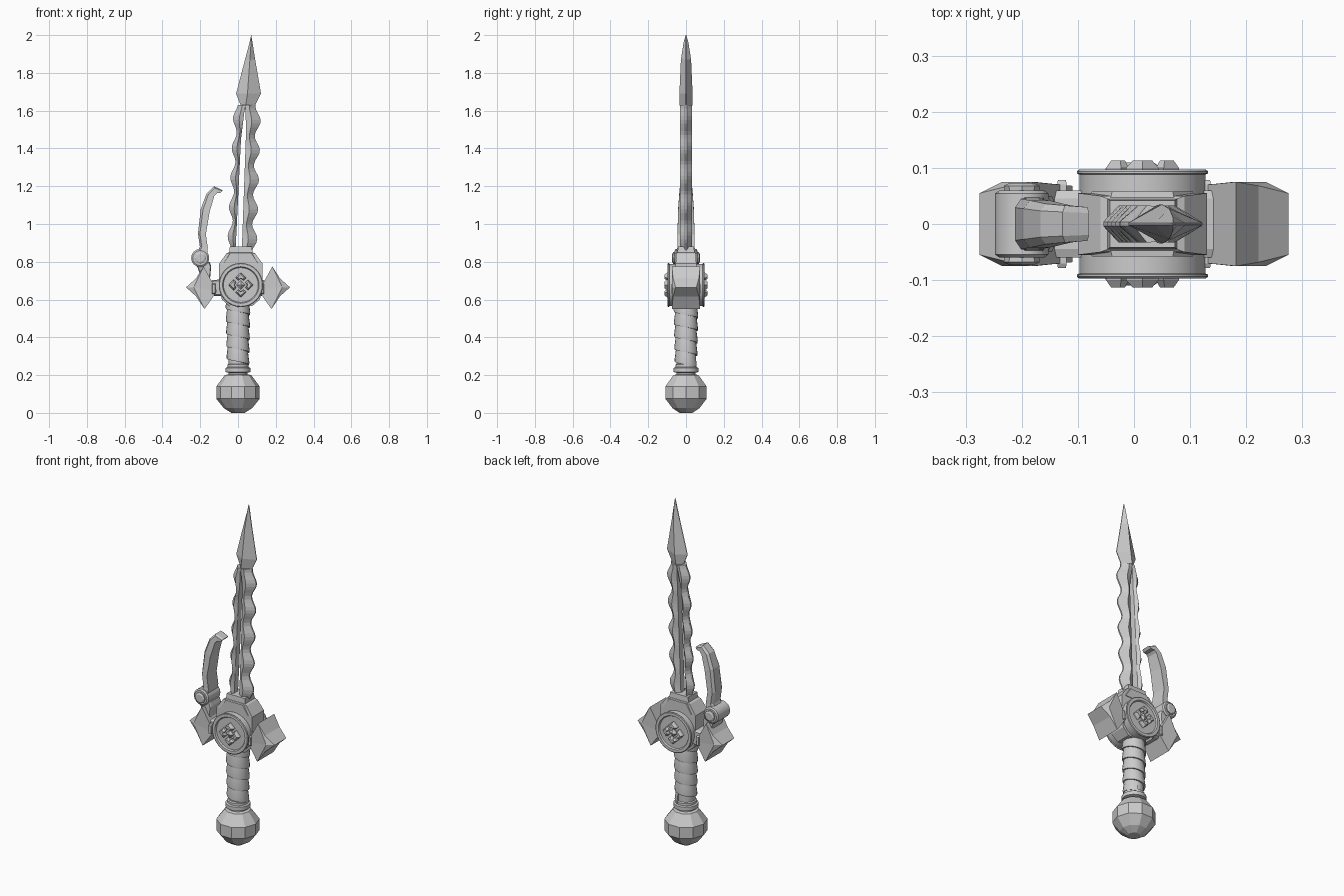
import bpy, bmesh, math
from math import sin, cos, pi

if "Cube" in bpy.data.objects:
    bpy.data.objects.remove(bpy.data.objects["Cube"])

steel = bpy.data.materials.new("plain_grey")
steel.diffuse_color = (0.6, 0.6, 0.6, 1)
steel.use_nodes = True
steel.node_tree.nodes["Principled BSDF"].inputs["Base Color"].default_value = steel.diffuse_color


def finish(name, bm, smooth=None):
    bmesh.ops.remove_doubles(bm, verts=bm.verts, dist=1e-5)
    bmesh.ops.recalc_face_normals(bm, faces=bm.faces)
    me = bpy.data.meshes.new(name)
    bm.to_mesh(me)
    bm.free()
    me.materials.append(steel)
    if smooth:
        for p in me.polygons:
            p.use_smooth = True
        me.set_sharp_from_angle(angle=math.radians(smooth))
    ob = bpy.data.objects.new(name, me)
    bpy.context.collection.objects.link(ob)
    return ob


def loft(name, rings, smooth=None):
    """Skin a list of equal-length closed rings and cap both ends."""
    bm = bmesh.new()
    vs = [[bm.verts.new(p) for p in r] for r in rings]
    n = len(vs[0])
    for a, b in zip(vs, vs[1:]):
        for i in range(n):
            j = (i + 1) % n
            bm.faces.new((a[i], a[j], b[j], b[i]))
    bm.faces.new(vs[0])
    bm.faces.new(vs[-1])
    return finish(name, bm, smooth)


def lathe_z(name, prof, n, smooth=None):
    return loft(name, [[(r * cos(2 * pi * (i + .5) / n + pi / 2), r * sin(2 * pi * (i + .5) / n + pi / 2), z)
                        for i in range(n)] for r, z in prof], smooth)


def lathe_y(name, prof, cx, cz, n=32, smooth=30):
    return loft(name, [[(cx + r * cos(2 * pi * i / n), y, cz + r * sin(2 * pi * i / n))
                        for i in range(n)] for r, y in prof], smooth)


def slab(name, pts, layers):
    """Extrude an x-z outline through layers of (y, scale)."""
    cx = sum(p[0] for p in pts) / len(pts)
    cz = sum(p[1] for p in pts) / len(pts)
    return loft(name, [[(cx + (x - cx) * s, y, cz + (z - cz) * s) for x, z in pts] for y, s in layers])


def lerp(z, keys):
    for (z0, a), (z1, b) in zip(keys, keys[1:]):
        if z <= z1:
            return a + (b - a) * (z - z0) / (z1 - z0)
    return keys[-1][1]


# faceted pommel and the collar above it
lathe_z("pommel", [(.035, 0), (.075, .025), (.115, .075), (.115, .14), (.07, .2), (.045, .205)], 10)
lathe_z("pommel_collar", [(.05, .19), (.05, .212), (.066, .216), (.066, .238), (.057, .242),
                          (.057, .255), (.05, .26)], 20, 30)

# grip core with a spiral leather-like wrap
lathe_z("grip_core", [(.05, .24), (.056, .6)], 20, 30)
rings, pitch, seg = [], .066, 20
for k in range(int(5.2 * seg) + 1):
    a = 2 * pi * k / seg
    z = .585 - pitch * k / seg
    g = .006 * (z - .25) / .32
    rings.append([((r + g) * cos(a), (r + g) * sin(a), z + dz) for r, dz in
                  ((.045, 0), (.059, 0), (.06, .012), (.053, pitch), (.045, pitch))])
loft("grip_wrap", rings, 30)

# guard body
loft("guard_body", [[(-x + .015, -y, z), (x + .015, -y, z), (x + .015, y, z), (-x + .015, y, z)]
                    for x, y, z in ((.06, .045, .565), (.1, .05, .6), (.115, .055, .65), (.115, .055, .79),
                                    (.075, .05, .845), (.062, .045, .85), (.058, .042, .88))])
for s in (-1, 1):
    # bevelled strips flanking the blade socket
    slab("socket_plate", [(-.085, .79), (.115, .79), (.075, .85), (-.045, .85)],
         [(s * .03, 1), (s * .058, .9)])

# round bosses with a raised rim, and the four-part emblem on each
CX, CZ = .015, .677
for s in (-1, 1):
    side = "front" if s < 0 else "back"
    lathe_y(side + "_boss", [(.112, s * .04), (.112, s * .088), (.117, s * .09), (.117, s * .094),
                             (.113, s * .097), (.097, s * .097), (.092, s * .089), (.01, s * .089)], CX, CZ)
    for q in range(4):
        a = q * pi / 2

        def place(scale, y):
            out = []
            for u, v in ((0, .065), (.029, .038), (.014, .024), (0, .034), (-.014, .024), (-.029, .038)):
                u, v = u * scale, .042 + (v - .042) * scale
                out.append((CX + u * cos(a) - v * sin(a), s * y, CZ + u * sin(a) + v * cos(a)))
            return out
        loft(side + "_emblem_arm", [place(1, .086), place(1, .1), place(.6, .113)])
    lathe_y(side + "_emblem_centre", [(.024, s * .086), (.024, s * .096), (.006, s * .108)], CX, CZ, 4, None)

# diamond-shaped wings of the crossguard, with arms
for s in (-1, 1):
    side = "left" if s < 0 else "right"
    bm = bmesh.new()
    coords = {"T": (.182, .775, .075), "M": (.235, .665, .075), "B": (.177, .55, .075),
              "I": (.11, .645, .068), "O": (.275, .665, .055),
              "U": (.222, .712, .068), "L": (.222, .617, .068)}
    f, b = ({k: bm.verts.new((s * x, d * y, z)) for k, (x, z, y) in coords.items()} for d in (-1, 1))
    for d in (f, b):
        for face in ("TMI", "MBI", "TUM", "UOM", "OLM", "LBM"):
            bm.faces.new([d[c] for c in face])
    loop = "TUOLBI"
    for i in range(6):
        p, q = loop[i], loop[(i + 1) % 6]
        bm.faces.new((f[p], f[q], b[q], b[p]))
    finish(side + "_wing", bm)
    slab(side + "_wing_arm", [(s * .06, .62), (s * .16, .62), (s * .16, .7), (s * .06, .71)],
         [(-.06, .85), (-.045, 1), (.045, 1), (.06, .85)])
    slab(side + "_wing_clasp", [(s * .12, .63), (s * .137, .63), (s * .137, .685), (s * .12, .685)],
         [(-.078, .85), (-.07, 1), (.07, 1), (.078, .85)])

# hinge on the left wing
slab("hinge_bracket", [(-.225, .8), (-.15, .8), (-.142, .775), (-.148, .71), (-.19, .7)],
     [(-.05, .85), (-.04, 1), (.04, 1), (.05, .85)])
lathe_y("hinge_barrel", [(.04, -.06), (.048, -.054), (.048, .054), (.04, .06)], -.2, .82, 16)
for s in (-1, 1):
    lathe_y("hinge_bolt", [(.03, s * .05), (.032, s * .068), (.022, s * .073)], -.2, .82, 8, None)

# curved hooked limb rising from the hinge
limb = [(-.225, .82, -.165, .82, .05), (-.202, .88, -.16, .875, .046), (-.212, .95, -.17, .945, .045),
        (-.197, 1.08, -.15, 1.065, .042), (-.167, 1.16, -.125, 1.15, .036),
        (-.127, 1.2, -.112, 1.163, .033), (-.08, 1.178, -.092, 1.165, .03)]
rings = []
for xl, zl, xr, zr, y in limb:
    ex, ez = (xr - xl) * .25, (zr - zl) * .25
    rings.append([(xl, -y * .65, zl), (xl + ex, -y, zl + ez), (xr, -y, zr),
                  (xr, y, zr), (xl + ex, y, zl + ez), (xl, y * .65, zl)])
loft("hooked_limb", rings)

# two wavy blade prongs with a slot between them
P = .156
outer = {"left": lambda z: lerp(z, [(.8, -.049), (1.64, -.011)]) - .012 * cos(2 * pi * (z - 1.56) / P),
         "right": lambda z: lerp(z, [(.8, .084), (1.64, .108)]) + .015 * cos(2 * pi * (z - 1.545) / P)}
inner = {"left": [(.8, -.016), (1.45, .016), (1.63, .038)],
         "right": [(.8, .018), (1.5, .043), (1.63, .038)]}
for side in ("left", "right"):
    rings = []
    for k in range(41):
        z = .84 + (1.63 - .84) * k / 40
        xo, xi = outer[side](z), lerp(z, inner[side])
        xm = xo + (xi - xo) * .6
        t, ti = .033, lerp(z, [(.8, .018), (1.5, .018), (1.63, .032)])
        rings.append([(xo, -.004, z), (xm, -t, z), (xi, -ti, z), (xi, ti, z), (xm, t, z), (xo, .004, z)])
    loft(side + "_blade_prong", rings)

# spear-like blade tip
tip = [(1.605, .022, .036, .085, .03), (1.635, .012, .042, .094, .034), (1.69, -.01, .05, .122, .035),
       (1.87, .037, .063, .091, .027), (1.96, .061, .069, .077, .013), (2, .0695, .07, .0705, .001)]
loft("blade_tip", [[(l, -.002, z), (m, -t, z), (r, -.002, z), (r, .002, z), (m, t, z), (l, .002, z)]
                   for z, l, m, r, t in tip])
